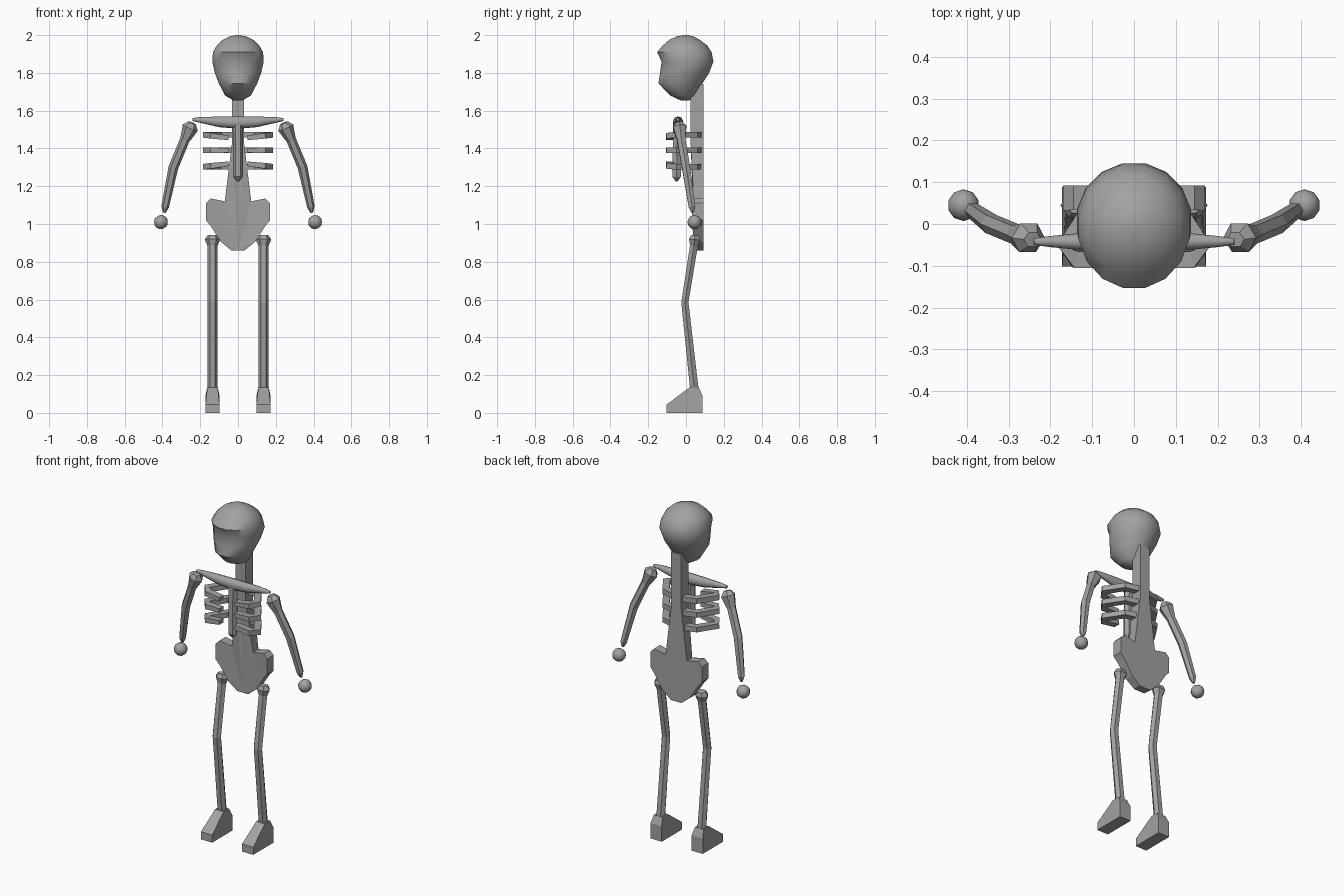
import bpy, bmesh, math
from mathutils import Vector

if "Cube" in bpy.data.objects:
    bpy.data.objects.remove(bpy.data.objects["Cube"])

bone = bpy.data.materials.new("bone grey")
bone.diffuse_color = (0.36, 0.36, 0.36, 1)
bone.use_nodes = True
bone.node_tree.nodes["Principled BSDF"].inputs["Base Color"].default_value = bone.diffuse_color


def finish(name, bm, smooth=None):
    bmesh.ops.recalc_face_normals(bm, faces=bm.faces)
    me = bpy.data.meshes.new(name)
    bm.to_mesh(me)
    bm.free()
    me.materials.append(bone)
    ob = bpy.data.objects.new(name, me)
    bpy.context.collection.objects.link(ob)
    if smooth:
        bpy.ops.object.select_all(action='DESELECT')
        ob.select_set(True)
        bpy.context.view_layer.objects.active = ob
        bpy.ops.object.shade_smooth_by_angle(angle=math.radians(smooth))
    return ob


def skin(bm, rings):
    """Bridge equal rings and cap both ends."""
    vs = [[bm.verts.new(p) for p in r] for r in rings]
    n = len(vs[0])
    for a, b in zip(vs, vs[1:]):
        for i in range(n):
            j = (i + 1) % n
            bm.faces.new((a[i], a[j], b[j], b[i]))
    bm.faces.new(vs[0])
    bm.faces.new(vs[-1])


def limb(name, pts, sides=6, ref=(0, 1, 0), phase=0.0, smooth=None):
    """Tube along points (x, y, z, radius u, radius v)."""
    P = [Vector(p[:3]) for p in pts]
    rings = []
    for k, p in enumerate(pts):
        t = (P[min(k + 1, len(P) - 1)] - P[max(k - 1, 0)]).normalized()
        u = Vector(ref).cross(t).normalized()
        v = t.cross(u)
        rings.append([P[k] + u * p[3] * math.cos(a) + v * p[4] * math.sin(a)
                      for a in (phase + math.tau * i / sides for i in range(sides))])
    bm = bmesh.new()
    skin(bm, rings)
    return finish(name, bm, smooth)


# Skull: level rings (z, front y, back y, half width)
bm = bmesh.new()
rings = []
for z, f, b, w in [(1.655, -.03, .02, .025), (1.68, -.085, .05, .07), (1.745, -.148, .09, .104),
                   (1.80, -.14, .125, .125), (1.86, -.132, .148, .139), (1.91, -.156, .138, .135),
                   (1.945, -.125, .115, .115), (1.975, -.09, .075, .083), (1.993, -.05, .04, .045),
                   (2.0, -.012, .012, .012)]:
    rings.append([((w * math.cos(a)), (f + b) / 2 + (b - f) / 2 * math.sin(a), z)
                  for a in (math.tau * (i + .5) / 16 for i in range(16))])
skin(bm, rings)
finish("skull", bm, 40)

# Spine and pelvis: one outline (half width, z), pelvis wings reaching forward
outline = [(.033, 1.74), (.033, 1.42), (.07, 1.12), (.145, 1.135), (.17, 1.11),
           (.17, 1.02), (.145, .99), (.09, .905), (.035, .86)]
bm = bmesh.new()
for s in (1, -1):
    front, back = [], []
    for x, z in outline:
        fy = .045 - .1 * max(0, x - .035) if z < 1.2 else .025
        front.append((s * x, fy, z))
        back.append((s * x, .092, z))
    top, low = outline[0][1], outline[-1][1]
    front = [(0, .025, top)] + front + [(0, .045, low)]
    back = [(0, .092, top)] + back + [(0, .092, low)]
    F = [bm.verts.new(p) for p in front]
    B = [bm.verts.new(p) for p in back]
    bm.faces.new(F)
    bm.faces.new(B)
    for i in range(len(F) - 1):
        bm.faces.new((F[i], F[i + 1], B[i + 1], B[i]))
bmesh.ops.remove_doubles(bm, verts=bm.verts, dist=1e-4)
bmesh.ops.triangulate(bm, faces=[f for f in bm.faces if len(f.verts) > 4])
finish("spine_and_pelvis", bm)

# Breastbone and collarbone
limb("breastbone", [(0, -.045, 1.53, .028, .026), (0, -.05, 1.25, .026, .026),
                    (0, -.05, 1.225, .006, .006)])
limb("collarbone", [(-.24, -.042, 1.553, .008, .008), (-.2, -.042, 1.551, .015, .014),
                    (-.1, -.042, 1.541, .028, .024), (0, -.042, 1.537, .033, .028),
                    (.1, -.042, 1.541, .028, .024), (.2, -.042, 1.551, .015, .014),
                    (.24, -.042, 1.553, .008, .008)], 10, smooth=50)

q = math.sqrt(2)
for s, side in ((1, "left"), (-1, "right")):
    # Ribs: flat bands, front ends converging on the middle rib
    for k, z in enumerate((1.472, 1.39, 1.303)):
        dz = (1 - k) * -.016
        path = [(.02, .065, z), (.10, .045, z), (.165, -.055, z), (.14, -.085, z + dz * .3),
                (.05, -.085, z + dz)]
        limb(f"{side}_rib_{k + 1}", [(s * x, y, h, .02 * q, (.015 if i < 4 else .012) * q)
                                     for i, (x, y, h) in enumerate(path)],
             4, (0, 0, 1), math.pi / 4)

    # Arm with shoulder knob, elbow and pointed wrist
    limb(f"{side}_arm", [(s * .243, -.037, 1.535, .022, .02), (s * .253, -.033, 1.51, .043, .04),
                         (s * .268, -.029, 1.475, .034, .032), (s * .282, -.025, 1.445, .026, .025),
                         (s * .342, .0, 1.30, .026, .025), (s * .386, .032, 1.09, .02, .02),
                         (s * .39, .036, 1.06, .007, .007)])
    # Hand
    bm = bmesh.new()
    bmesh.ops.create_icosphere(bm, subdivisions=2, radius=.038)
    bmesh.ops.translate(bm, verts=bm.verts, vec=(s * .408, .045, 1.01))
    finish(f"{side}_hand", bm, 30)

    # Leg with hip knob and bent knee
    limb(f"{side}_leg", [(s * .135, .047, .94, .027, .024), (s * .135, .045, .918, .041, .034),
                         (s * .135, .042, .885, .027, .024), (s * .135, -.006, .585, .027, .022),
                         (s * .135, .047, .10, .027, .026)], 6)
    # Foot: wedge rising to the ankle
    side_profile = [(.018, .135), (-.102, .045), (-.102, 0), (.088, 0), (.088, .09), (.068, .135)]
    bm = bmesh.new()
    skin(bm, [[(s * .135 + d * (.028 if z > .13 else .037), y, z) for y, z in side_profile]
              for d in (-1, 1)])
    finish(f"{side}_foot", bm)
